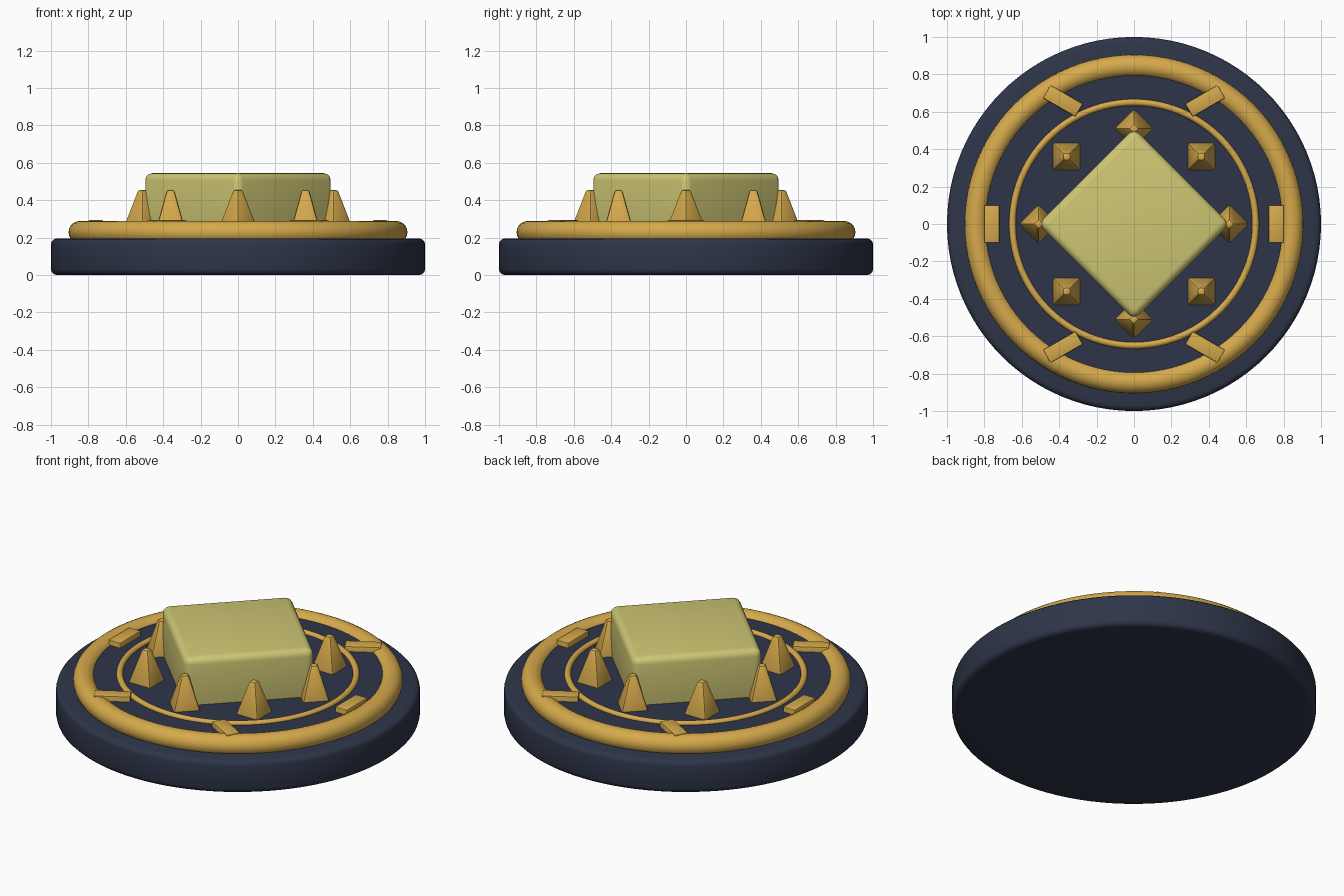
import bpy, math

if "Cube" in bpy.data.objects:
    bpy.data.objects.remove(bpy.data.objects["Cube"])


def material(name, rgb):
    m = bpy.data.materials.new(name)
    m.diffuse_color = (*rgb, 1)
    m.use_nodes = True
    m.node_tree.nodes["Principled BSDF"].inputs["Base Color"].default_value = m.diffuse_color
    return m


navy = material("dark navy", (0.027, 0.036, 0.066))
gold = material("gold", (0.67, 0.40, 0.072))
yellow = material("pale yellow", (0.62, 0.57, 0.175))


def finish(name, mat, bevel=0, segments=3):
    ob = bpy.context.object
    ob.name = name
    ob.data.materials.append(mat)
    bpy.ops.object.transform_apply(location=False, rotation=False, scale=True)
    if bevel:
        mod = ob.modifiers.new("rounded edges", 'BEVEL')
        mod.width = bevel
        mod.segments = segments
        mod.limit_method = 'ANGLE'
        mod.angle_limit = math.radians(30)
        bpy.ops.object.modifier_apply(modifier=mod.name)
    bpy.ops.object.shade_smooth_by_angle(angle=math.radians(32))
    return ob


def disc(name, radius, z0, z1, bevel=0):
    bpy.ops.mesh.primitive_cylinder_add(vertices=96, radius=radius, depth=z1 - z0,
                                        location=(0, 0, (z0 + z1) / 2))
    finish(name, navy, bevel)


def ring(name, major, minor, z):
    bpy.ops.mesh.primitive_torus_add(major_radius=major, minor_radius=minor, location=(0, 0, z),
                                     major_segments=96, minor_segments=20)
    finish(name, gold)


def box(name, size, loc, turn, mat, bevel, segments):
    bpy.ops.mesh.primitive_cube_add(size=1, location=loc, rotation=(0, 0, turn))
    bpy.context.object.scale = size
    finish(name, mat, bevel, segments)


# Round base and raised floor inside the rim
disc("base", 1.0, 0.0, 0.195, 0.03)
disc("raised_floor", 0.82, 0.15, 0.262)

# Rims
ring("outer_rim", 0.845, 0.061, 0.228)
ring("inner_ring", 0.65, 0.018, 0.262)

# Central block turned to a diamond
box("center_block", (0.724, 0.724, 0.345), (0, 0, 0.3725), math.pi / 4, yellow, 0.04, 4)

# Six bars on the rim, turned opposite to their position angle
for i in range(6):
    a = i * math.pi / 3
    box(f"rim_bar_{i + 1}", (0.08, 0.2, 0.083),
        (0.76 * math.cos(a), 0.76 * math.sin(a), 0.2515), -a, gold, 0.006, 2)

# Eight four-sided studs around the block, corners pointing outward
for i in range(8):
    a = i * math.pi / 4
    bpy.ops.mesh.primitive_cone_add(vertices=4, radius1=0.108, radius2=0.028, depth=0.206,
                                    location=(0.51 * math.cos(a), 0.51 * math.sin(a), 0.352),
                                    rotation=(0, 0, a))
    finish(f"stud_{i + 1}", gold, 0.012, 2)
